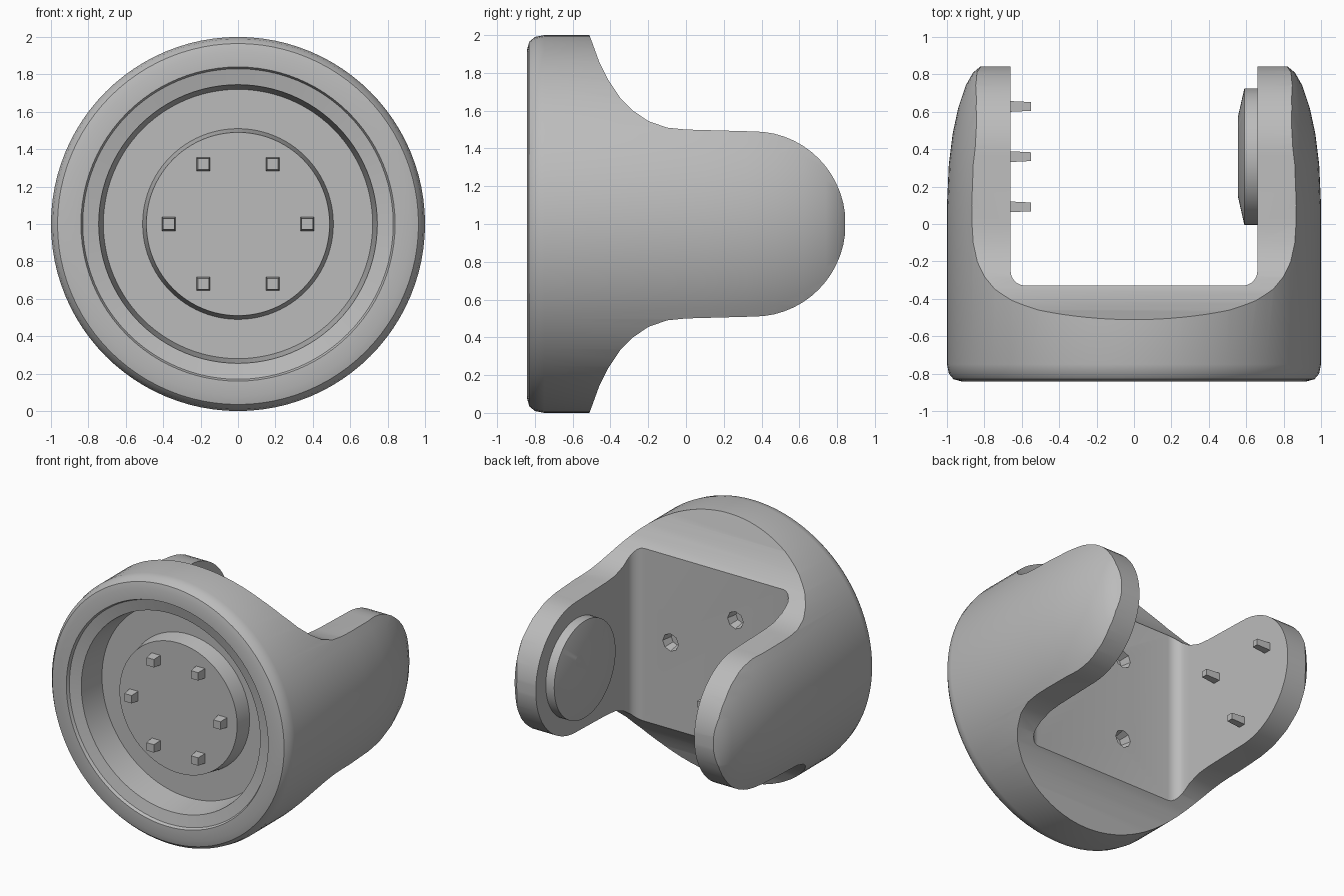
import bpy, bmesh, math
from mathutils import Matrix, Vector

cube = bpy.data.objects.get("Cube")
if cube:
    bpy.data.objects.remove(cube)

grey = bpy.data.materials.new("plain grey")
grey.use_nodes = True
grey.diffuse_color = (0.5, 0.5, 0.5, 1)
grey.node_tree.nodes["Principled BSDF"].inputs["Base Color"].default_value = (0.5, 0.5, 0.5, 1)

CENTRE = Vector((0, 0, 1))


def finish(name, bm):
    bmesh.ops.recalc_face_normals(bm, faces=bm.faces)
    mesh = bpy.data.meshes.new(name)
    bm.to_mesh(mesh)
    bm.free()
    mesh.materials.append(grey)
    obj = bpy.data.objects.new(name, mesh)
    bpy.context.collection.objects.link(obj)
    return obj


def lathe(name, profile, place, steps=64):
    """Spin (radius, height) points about z, then place the result."""
    bm = bmesh.new()
    verts = [bm.verts.new((r, 0, h)) for r, h in profile]
    edges = [bm.edges.new(pair) for pair in zip(verts, verts[1:])]
    bmesh.ops.spin(bm, geom=verts + edges, axis=(0, 0, 1), cent=(0, 0, 0),
                   angle=math.tau, steps=steps)
    bmesh.ops.remove_doubles(bm, verts=bm.verts, dist=0.0005)
    bm.transform(place)
    return finish(name, bm)


def extrude(name, points, along):
    """Extrude a flat outline both ways along a vector."""
    bm = bmesh.new()
    face = bm.faces.new([bm.verts.new(Vector(p) - Vector(along)) for p in points])
    out = bmesh.ops.extrude_face_region(bm, geom=[face])["geom"]
    moved = [v for v in out if isinstance(v, bmesh.types.BMVert)]
    bmesh.ops.translate(bm, verts=moved, vec=Vector(along) * 2)
    return finish(name, bm)


def pin(name, place, size, length):
    """Slightly tapered square pin, standing on the local xy plane."""
    bm = bmesh.new()
    bmesh.ops.create_cone(bm, cap_ends=True, segments=4, radius1=size * 0.75,
                          radius2=size * 0.6, depth=length,
                          matrix=Matrix.Translation((0, 0, length / 2)) @ Matrix.Rotation(math.pi / 4, 4, "Z"))
    bm.transform(place)
    return finish(name, bm)


def boolean(target, tool, operation):
    mod = target.modifiers.new("cut", "BOOLEAN")
    mod.operation, mod.solver, mod.object = operation, "EXACT", tool
    bpy.context.view_layer.objects.active = target
    bpy.ops.object.modifier_apply(modifier=mod.name)
    bpy.data.objects.remove(tool)


def ring(count, radius, start=0):
    for i in range(count):
        a = math.radians(start) + math.tau * i / count
        yield radius * math.cos(a), radius * math.sin(a)


# Round body with the stepped front recess and raised hub
front = [(0, -0.71), (0.49, -0.71), (0.51, -0.59), (0.72, -0.59), (0.745, -0.80),
         (0.83, -0.82), (0.84, -0.842), (0.92, -0.842), (0.965, -0.83),
         (0.99, -0.80), (1, -0.75)]
back = [(1, 0.1), (0.99, 0.32), (0.97, 0.48), (0.94, 0.62), (0.90, 0.74),
        (0.86, 0.81), (0.82, 0.843), (0, 0.843)]
y_axis = Matrix.Translation(CENTRE) @ Matrix.Rotation(-math.pi / 2, 4, "X")
body = lathe("bracket_body", front + back, y_axis, 96)

# Side outline: wide cup, hollow shoulder, round arm tip
upper = [(-1, 1.1), (-0.55, 1.1), (-0.5, 0.97), (-0.46, 0.86), (-0.41, 0.76),
         (-0.35, 0.67), (-0.28, 0.60), (-0.2, 0.545), (-0.1, 0.51), (0, 0.5)]
upper += [(0.36 + 0.485 * math.sin(a), 0.49 * math.cos(a))
          for a in (math.pi / 2 * i / 14 for i in range(15))]
lower = [(y, -h) for y, h in reversed(upper[:-1])]
outline = [(0, y, 1 + h) for y, h in upper + lower]
boolean(body, extrude("side_outline", outline, (1.2, 0, 0)), "INTERSECT")

# Slot between the arms, with filleted corners
half = [(0.66, 1.2)] + [(0.58 + 0.08 * math.cos(a), -0.25 - 0.08 * math.sin(a))
                        for a in (math.pi / 2 * i / 5 for i in range(6))]
slot = half + [(-x, y) for x, y in reversed(half)]
boolean(body, extrude("slot", [(x, y, 1) for x, y in slot], (0, 0, 1.2)), "DIFFERENCE")

# Shallow bolt pits in the slot floor
for x, z in ring(3, 0.36):
    pit = lathe("pit", [(0, -0.08), (0.05, -0.08), (0.075, 0.05), (0, 0.05)],
                Matrix.Translation((x, -0.33, 1 + z)) @ Matrix.Rotation(-math.pi / 2, 4, "X"), 8)
    boolean(body, pit, "DIFFERENCE")

# Six bolts on the hub
for i, (x, z) in enumerate(ring(6, 0.37)):
    pin(f"hub_bolt_{i + 1}", Matrix.Translation((x, -0.70, 1 + z))
        @ Matrix.Rotation(math.pi / 2, 4, "X"), 0.07, 0.08)

# Three pins inside the right arm
for i, (y, z) in enumerate(ring(3, 0.31, 30)):
    pin(f"arm_pin_{i + 1}", Matrix.Translation((-0.67, 0.36 + y, 1 + z))
        @ Matrix.Rotation(math.pi / 2, 4, "Y"), 0.055, 0.12)

# Pivot disc inside the left arm, with small square sockets
disc = lathe("pivot_disc", [(0, -0.02), (0.365, -0.02), (0.365, 0.07), (0.21, 0.105), (0, 0.105)],
             Matrix.Translation((0.66, 0.36, 1)) @ Matrix.Rotation(-math.pi / 2, 4, "Y"))
for y, z in ring(4, 0.17, 45):
    socket = pin("socket", Matrix.Translation((0.50, 0.36 + y, 1 + z))
                 @ Matrix.Rotation(math.pi / 2, 4, "Y"), 0.06, 0.11)
    boolean(disc, socket, "DIFFERENCE")

# Smooth shading with crisp edges
for obj in (body, disc):
    bpy.ops.object.select_all(action="DESELECT")
    obj.select_set(True)
    bpy.context.view_layer.objects.active = obj
    bpy.ops.object.shade_smooth_by_angle(angle=math.radians(30))
